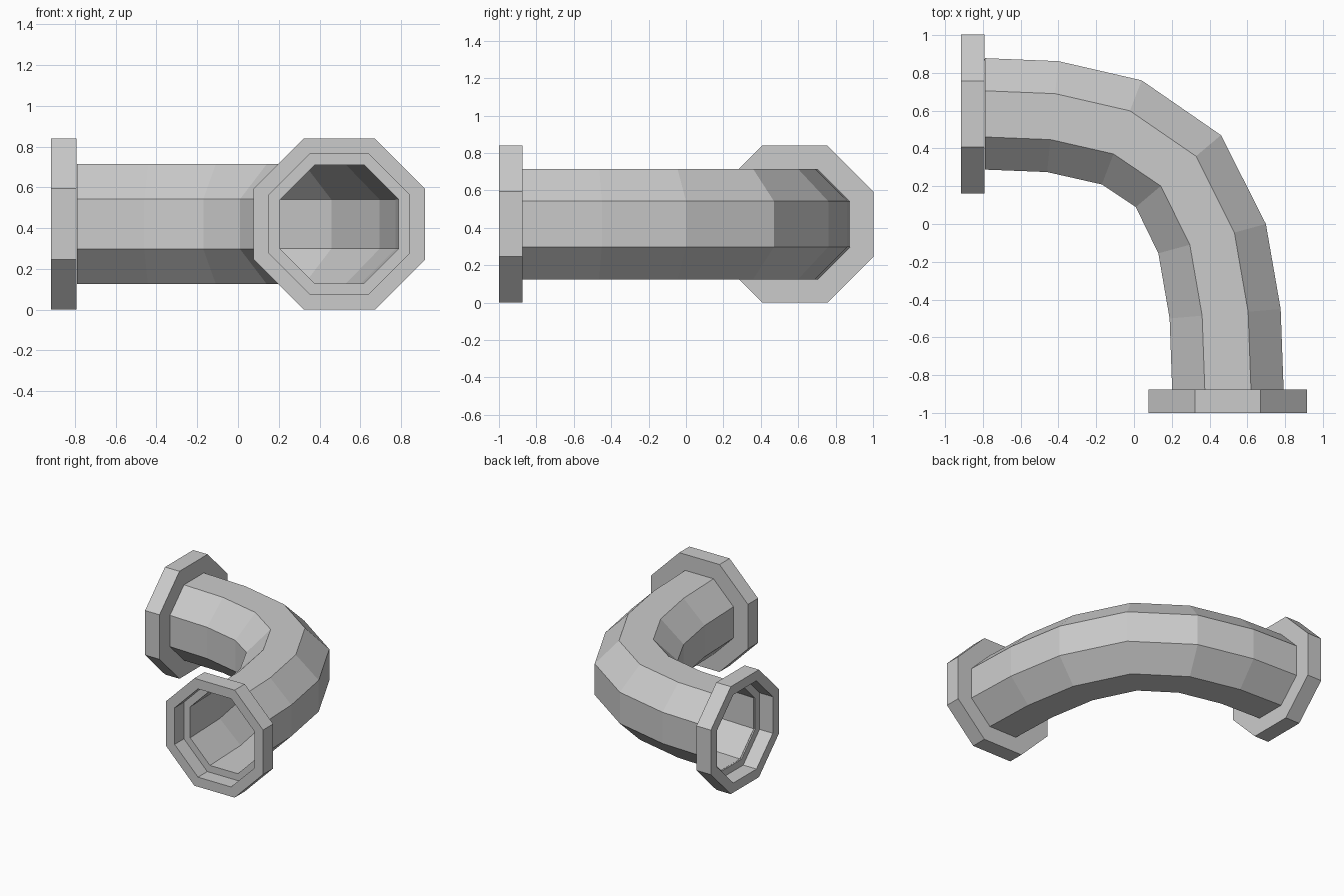
import bpy
import bmesh
from math import pi, cos, sin
from mathutils import Vector

cube = bpy.data.objects.get("Cube")
if cube:
    bpy.data.objects.remove(cube, do_unlink=True)

grey = bpy.data.materials.new("pipe grey")
grey.use_nodes = True
grey.diffuse_color = (0.6, 0.6, 0.6, 1)
grey.node_tree.nodes["Principled BSDF"].inputs["Base Color"].default_value = (0.6, 0.6, 0.6, 1)

SIDES = 8
MID_Z = 0.42
UP = Vector((0, 0, 1))
PIPE_R = 0.295   # flat-to-centre radius


def octagon(centre, across, apothem):
    """Octagon points around a centre, flat sides facing across and up."""
    r = apothem / cos(pi / SIDES)
    angles = [(i + 0.5) * 2 * pi / SIDES for i in range(SIDES)]
    return [centre + across * (r * cos(a)) + UP * (r * sin(a)) for a in angles]


def loft(name, rings, closed=False):
    """Skin a list of octagon rings into one flat-shaded object."""
    bm = bmesh.new()
    loops = [[bm.verts.new(p) for p in ring] for ring in rings]
    pairs = list(zip(loops, loops[1:]))
    if closed:
        pairs.append((loops[-1], loops[0]))
    for a, b in pairs:
        for i in range(SIDES):
            j = (i + 1) % SIDES
            bm.faces.new((a[i], a[j], b[j], b[i]))
    bmesh.ops.recalc_face_normals(bm, faces=bm.faces)
    mesh = bpy.data.meshes.new(name)
    bm.to_mesh(mesh)
    bm.free()
    mesh.materials.append(grey)
    obj = bpy.data.objects.new(name, mesh)
    bpy.context.collection.objects.link(obj)
    return obj


# Curved pipe: outer and inner edge of the bend at each ring
bend = [
    ((-0.79, 0.878), (-0.79, 0.288)),
    ((-0.40, 0.862), (-0.46, 0.275)),
    ((0.04, 0.76), (-0.17, 0.21)),
    ((0.46, 0.47), (0.01, 0.09)),
    ((0.697, 0.0), (0.13, -0.155)),
    ((0.775, -0.45), (0.19, -0.50)),
    ((0.792, -0.875), (0.202, -0.875)),
]
rings = []
for outer, inner in bend:
    o, n = Vector((*outer, MID_Z)), Vector((*inner, MID_Z))
    rings.append(octagon((o + n) / 2, (o - n).normalized(), PIPE_R))
pipe = loft("curved_pipe", rings)
wall = pipe.modifiers.new("thin wall", "SOLIDIFY")
wall.thickness = 0.004
wall.offset = -1

# Flanges: stepped collar profile as (distance from mouth, apothem)
collar = [(0.125, PIPE_R - 0.004), (0.125, 0.42), (0, 0.42), (0, 0.345),
          (0.115, 0.345), (0.115, PIPE_R - 0.004)]


def flange(name, mouth, inward, across):
    loft(name, [octagon(mouth + inward * d, across, r) for d, r in collar], closed=True)


flange("front_flange", Vector((0.497, -1, MID_Z)), Vector((0, 1, 0)), Vector((1, 0, 0)))
flange("side_flange", Vector((-0.917, 0.582, MID_Z)), Vector((1, 0, 0)), Vector((0, 1, 0)))
